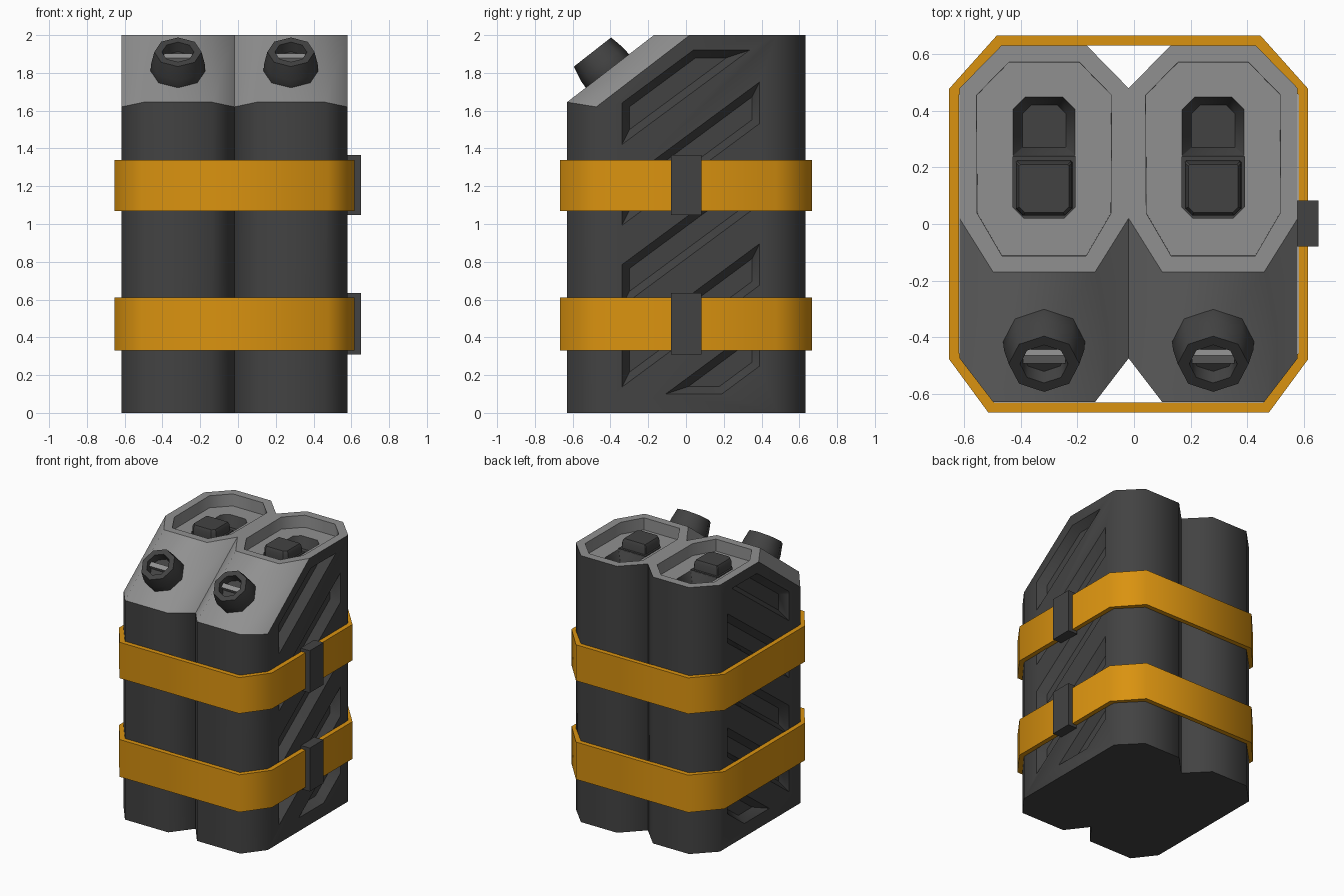
import bpy, bmesh, math
from mathutils import Matrix, Vector

if "Cube" in bpy.data.objects:
    bpy.data.objects.remove(bpy.data.objects["Cube"])


def material(name, rgb):
    m = bpy.data.materials.new(name)
    m.diffuse_color = (*rgb, 1)
    m.use_nodes = True
    m.node_tree.nodes["Principled BSDF"].inputs["Base Color"].default_value = m.diffuse_color
    return m


DARK = material("dark grey plastic", (0.055, 0.055, 0.055))
GREY = material("light grey plastic", (0.28, 0.28, 0.28))
YELLOW = material("amber strap", (0.70, 0.29, 0.005))


def finish(name, bm, mats, angle=30):
    """Mesh object from bmesh; edges above the angle stay sharp."""
    bmesh.ops.recalc_face_normals(bm, faces=bm.faces[:])
    me = bpy.data.meshes.new(name)
    bm.to_mesh(me)
    bm.free()
    ob = bpy.data.objects.new(name, me)
    bpy.context.collection.objects.link(ob)
    for m in mats:
        me.materials.append(m)
    smooth(ob, angle)
    return ob


def smooth(ob, angle):
    bm = bmesh.new()
    bm.from_mesh(ob.data)
    bm.normal_update()
    for f in bm.faces:
        f.smooth = True
    for e in bm.edges:
        fs = e.link_faces
        e.smooth = (len(fs) == 2 and fs[0].material_index == fs[1].material_index
                    and max(f.normal.z for f in fs) < 0.95
                    and e.calc_face_angle(0) < math.radians(angle))
    bm.to_mesh(ob.data)
    bm.free()


def skin(name, rings, mats, closed=False, angle=30):
    """Bridge equal rings of points; cap the ends or close into a loop."""
    bm = bmesh.new()
    vs = [[bm.verts.new(p) for p in r] for r in rings]
    n = len(vs[0])
    pairs = list(zip(vs, vs[1:])) + ([(vs[-1], vs[0])] if closed else [])
    for a, b in pairs:
        for i in range(n):
            j = (i + 1) % n
            bm.faces.new((a[i], a[j], b[j], b[i]))
    if not closed:
        bm.faces.new(vs[0][::-1])
        bm.faces.new(vs[-1])
    return finish(name, bm, mats, angle)


def box(name, lo, hi, mats):
    c = [(lo[0], lo[1]), (hi[0], lo[1]), (hi[0], hi[1]), (lo[0], hi[1])]
    return skin(name, [[(x, y, z) for x, y in c] for z in (lo[2], hi[2])], mats)


def cut(ob, cutters):
    """Boolean the cutters out of an object, then remove them."""
    bpy.context.view_layer.objects.active = ob
    for c in cutters:
        c.hide_render = True
        m = ob.modifiers.new("cut", 'BOOLEAN')
        m.object, m.operation, m.solver = c, 'DIFFERENCE', 'EXACT'
        bpy.ops.object.modifier_apply(modifier=m.name)
        bpy.data.objects.remove(c)


def slot(base, inset):
    """Diagonal side slot outline in y and z, clipped at top and bottom."""
    k, h = 0.74, 0.22
    lo, hi = base + 1.24 * inset, base + h - 1.24 * inset
    zmin, zmax = 0.1 + inset, 1.92 - inset

    def ends(b):
        y0 = max(-0.34 + inset, -0.34 + (zmin - b) / k)
        y1 = min(0.39 - inset, -0.34 + (zmax - b) / k)
        return [(y, b + k * (y + 0.34)) for y in (y0, y1)]
    return ends(lo) + ends(hi)[::-1]


OUTLINE = [(-.18, -.63), (.18, -.63), (.299, -.475), (.299, .48),
           (.15, .632), (-.15, .632), (-.299, .48), (-.299, -.475)]
TOP_Y = [-.17, -.17, .02, .48, .632, .632, .48, .02]


def can(side, cx, s):
    # body with sloped shoulder
    bm = bmesh.new()
    A = [bm.verts.new((cx + x, y, 0)) for x, y in OUTLINE]
    T = [bm.verts.new((cx + p[0], y, 2)) for p, y in zip(OUTLINE, TOP_Y)]
    S = {i: bm.verts.new((cx + OUTLINE[i][0], OUTLINE[i][1], z))
         for i, z in ((0, 1.645), (1, 1.645), (2, 1.62), (7, 1.62))}
    bm.faces.new(A[::-1])
    top = bm.faces.new(T)
    top.material_index = 1
    for a, b in ((7, 0), (0, 1), (1, 2)):
        bm.faces.new((A[a], A[b], S[b], S[a]))
        bm.faces.new((S[a], S[b], T[b], T[a])).material_index = 1
    bm.faces.new((A[2], A[3], T[3], T[2], S[2]))
    bm.faces.new((A[6], A[7], S[7], T[7], T[6]))
    for a in (3, 4, 5):
        bm.faces.new((A[a], A[a + 1], T[a + 1], T[a]))
    bm.normal_update()
    # sunken top tray
    bmesh.ops.inset_individual(bm, faces=[top], thickness=0.065, depth=0)
    bmesh.ops.inset_individual(bm, faces=[top], thickness=0.001, depth=-0.09)
    body = finish("can_body_" + side, bm, [DARK, GREY])

    # side slots and grip hollow
    cutters = []
    for i in range(5):
        base = 1.42 - 0.428 * i
        rings = [[(cx + s * x, y, z) for y, z in slot(base, ins)]
                 for x, ins in ((0.314, -0.01), (0.239, 0.04))]
        cutters.append(skin("slot_cutter", rings, [DARK]))

    def pad(w, y0, y1, c0, c1, z):
        pts = [(-w + c0, y0), (w - c0, y0), (w, y0 + c0), (w, y1 - c1),
               (w - c1, y1), (-w + c1, y1), (-w, y1 - c1), (-w, y0 + c0)]
        return [(cx + x, y, z) for x, y in pts]
    cutters.append(skin("hollow_cutter", [pad(.114, .238, .452, .002, .045, 1.92),
                                          pad(.077, .27, .42, .002, .03, 1.83)], [DARK]))
    cut(body, cutters)
    smooth(body, 54)

    # grip block on its dark pad
    skin("grip_pad_" + side, [pad(.112, .02, .24, .04, .002, z) for z in (1.908, 1.917)], [DARK])
    skin("grip_block_" + side, [pad(.1, .03, .225, .025, .005, 1.91),
                                pad(.098, .03, .22, .025, .005, 1.965),
                                pad(.088, .04, .21, .02, .005, 1.985)], [DARK])

    # filler cap, square to the shoulder
    M = Matrix.Translation((cx, -.415, 1.808)) @ Matrix.Rotation(math.radians(38), 4, 'X')
    prof = [(.14, -.03), (.145, .0), (.142, .05), (.125, .13), (.085, .13), (.08, .07)]
    rings = [[M @ Vector((r * math.cos(k * math.pi / 4), r * math.sin(k * math.pi / 4), h))
              for k in range(8)] for r, h in prof]
    skin("filler_cap_" + side, rings, [DARK], angle=50)
    bar = box("cap_bar_" + side, (-.075, -.018, .06), (.075, .018, .105), [GREY])
    bar.data.transform(M)


can("left", -0.318, -1)
can("right", 0.28, 1)


def strap_ring(t, z):
    """Chamfered outline around both cans, offset outwards by t."""
    x0, x1, y = -.619 - t, .581 + t, .632 + t
    d, e = .155 + t * .4, .125 + t * .4
    return [(x0 + e, -y, z), (x1 - e, -y, z), (x1, -y + d + .02, z), (x1, y - d - .02, z),
            (x1 - d, y, z), (x0 + d, y, z), (x0, y - d - .02, z), (x0, -y + d + .02, z)]


# straps and their buckles
for name, z0, z1 in (("lower", .33, .61), ("upper", 1.07, 1.34)):
    skin("strap_" + name, [strap_ring(.035, z0), strap_ring(.035, z1),
                           strap_ring(.0, z1), strap_ring(.0, z0)],
         [YELLOW], closed=True, angle=54)
    box("buckle_" + name, (.575, -.08, z0 - .022), (.652, .083, z1 + .024), [DARK])
